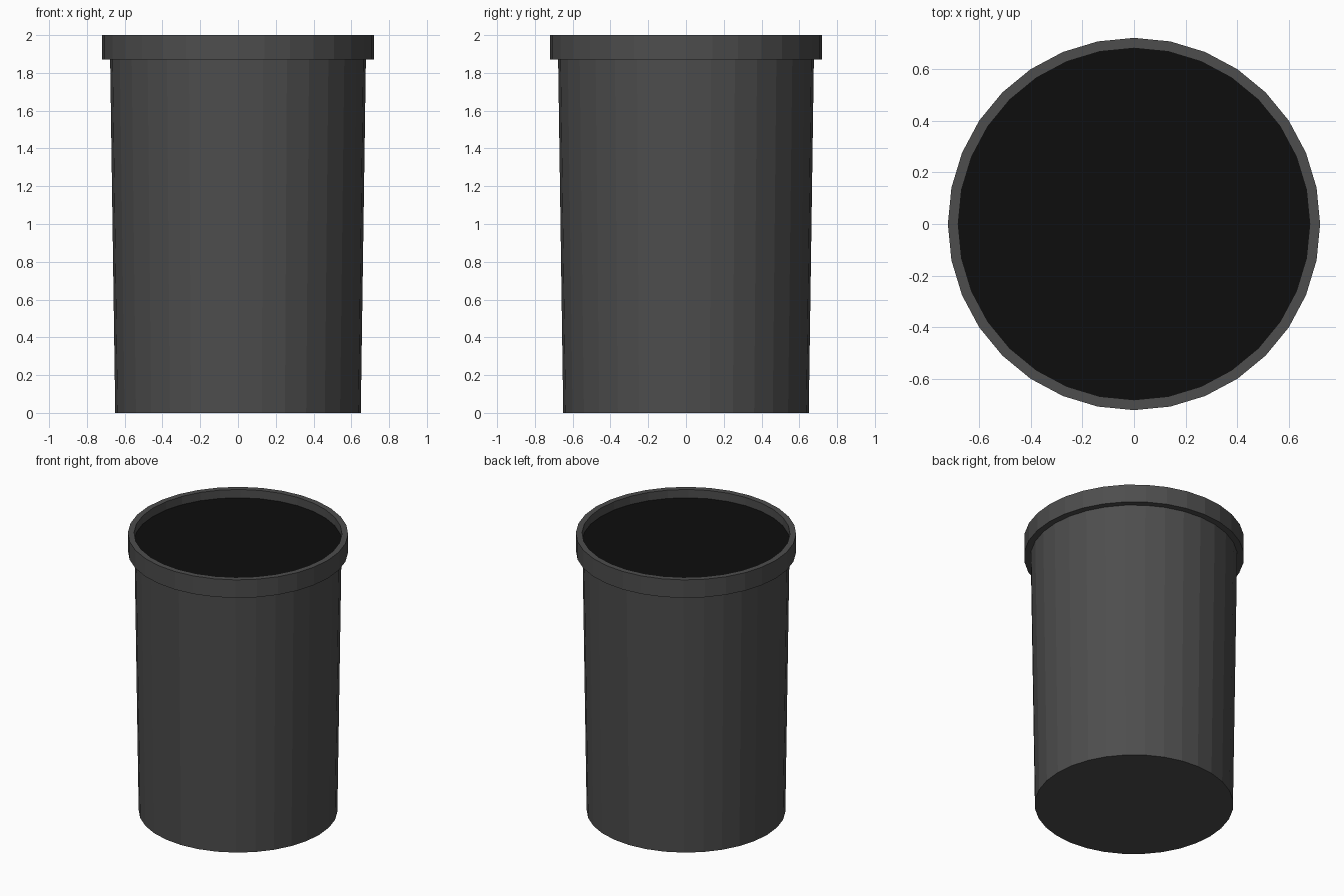
import bpy, bmesh, math

if "Cube" in bpy.data.objects:
    bpy.data.objects.remove(bpy.data.objects["Cube"])

SIDES = 32


def material(name, v):
    m = bpy.data.materials.new(name)
    m.diffuse_color = (v, v, v, 1)
    m.use_nodes = True
    m.node_tree.nodes["Principled BSDF"].inputs["Base Color"].default_value = m.diffuse_color
    return m


def lathe(name, profile, mat, cap_start=False):
    """Revolve (radius, z) points listed from the bottom outside upward."""
    bm = bmesh.new()
    rings = []
    for r, z in profile:
        rings.append([bm.verts.new((r * math.cos(2 * math.pi * i / SIDES),
                                    r * math.sin(2 * math.pi * i / SIDES), z))
                      for i in range(SIDES)])
    for a, b in zip(rings, rings[1:]):
        for i in range(SIDES):
            j = (i + 1) % SIDES
            bm.faces.new((a[i], a[j], b[j], b[i]))
    if cap_start:
        bm.faces.new(rings[0][::-1])
    if len(rings) == 1:
        bm.faces.new(rings[0])
    mesh = bpy.data.meshes.new(name)
    bm.to_mesh(mesh)
    bm.free()
    mesh.materials.append(mat)
    obj = bpy.data.objects.new(name, mesh)
    bpy.context.collection.objects.link(obj)
    return obj


dark_grey = material("dark_grey", 0.075)
black = material("black", 0.004)

# Tapered pot with overhanging rim and a short inner lip
lathe("pot", [(0.65, 0), (0.677, 1.87), (0.72, 1.87), (0.72, 2.0),
              (0.68, 2.0), (0.68, 1.94)], dark_grey, cap_start=True)

# Dark fill just below the rim
lathe("fill_surface", [(0.68, 1.94)], black)
